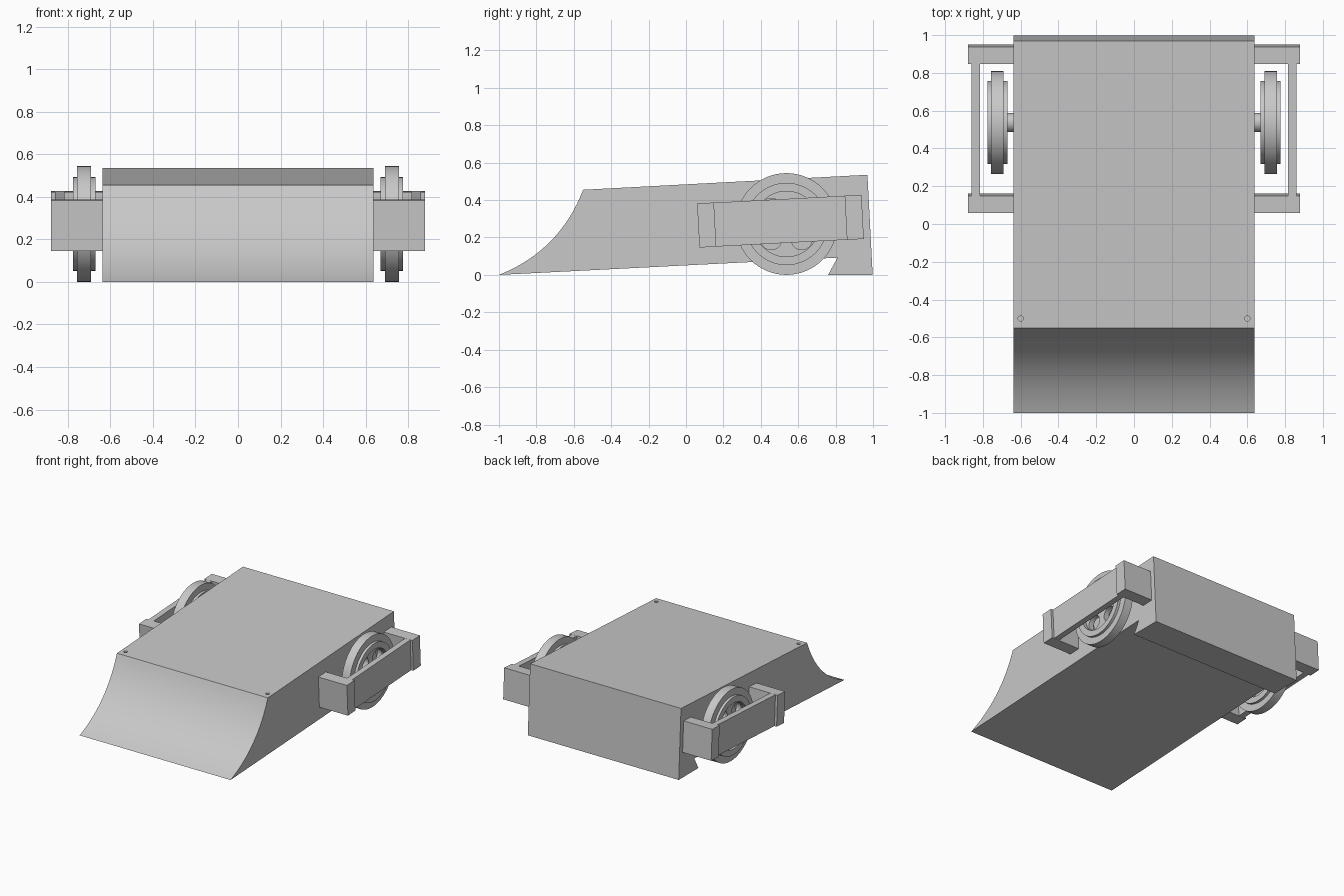
import bpy, bmesh
from math import sin, cos, pi, radians
from mathutils import Matrix, Vector

cube = bpy.data.objects.get("Cube")
if cube:
    bpy.data.objects.remove(cube, do_unlink=True)

grey = bpy.data.materials.new("plain grey")
grey.use_nodes = True
grey.diffuse_color = (0.58, 0.58, 0.58, 1)
grey.node_tree.nodes["Principled BSDF"].inputs["Base Color"].default_value = grey.diffuse_color


def make(name, bm):
    bmesh.ops.recalc_face_normals(bm, faces=bm.faces)
    mesh = bpy.data.meshes.new(name)
    bm.to_mesh(mesh)
    bm.free()
    mesh.materials.append(grey)
    obj = bpy.data.objects.new(name, mesh)
    bpy.context.collection.objects.link(obj)
    return obj


def smooth(obj):
    bpy.ops.object.select_all(action='DESELECT')
    obj.select_set(True)
    bpy.context.view_layer.objects.active = obj
    bpy.ops.object.shade_smooth_by_angle(angle=radians(30))


def cylinder(name, centre, radius, depth, axis, segments=32):
    bm = bmesh.new()
    turn = Matrix.Rotation(pi / 2, 4, 'Y') if axis == 'X' else Matrix()
    bmesh.ops.create_cone(bm, cap_ends=True, segments=segments, radius1=radius, radius2=radius,
                          depth=depth, matrix=Matrix.Translation(centre) @ turn)
    return make(name, bm)


def box(name, x0, x1, y0, y1, height, place):
    bm = bmesh.new()
    size = Matrix.Diagonal((x1 - x0, y1 - y0, height, 1))
    mid = Matrix.Translation(((x0 + x1) / 2, (y0 + y1) / 2, 0))
    bmesh.ops.create_cube(bm, size=1, matrix=place @ mid @ size)
    return make(name, bm)


def cut(obj, cutters):
    for c in cutters:
        mod = obj.modifiers.new("cut", 'BOOLEAN')
        mod.operation = 'DIFFERENCE'
        mod.solver = 'EXACT'
        mod.object = c
    deps = bpy.context.evaluated_depsgraph_get()
    mesh = bpy.data.meshes.new_from_object(obj.evaluated_get(deps))
    obj.modifiers.clear()
    obj.data = mesh
    for c in cutters:
        bpy.data.objects.remove(c, do_unlink=True)


# Wedge body with a concave front scoop and a rear skid
HALF = 0.637
top, tip, bend = Vector((-0.55, 0.455)), Vector((-1, 0)), Vector((-0.675, 0.13))
scoop = [top * (1 - t) ** 2 + bend * 2 * t * (1 - t) + tip * t * t for t in [i / 24 for i in range(25)]]
profile = [tuple(p) for p in scoop] + [(0.81, 0.092), (0.76, 0), (0.998, 0), (0.97, 0.535)]
bm = bmesh.new()
side = bm.faces.new([bm.verts.new((-HALF, y, z)) for y, z in profile])
ext = bmesh.ops.extrude_face_region(bm, geom=[side], use_keep_orig=True)
bmesh.ops.translate(bm, vec=(2 * HALF, 0, 0),
                    verts=[v for v in ext["geom"] if isinstance(v, bmesh.types.BMVert)])
body = make("wedge_body", bm)
cut(body, [cylinder("hole_cutter", (s * 0.6, -0.5, 0.46), 0.014, 0.1, 'Z', 16) for s in (1, -1)])
smooth(body)

# Stepped wheel section: distance along the axle, radius
section = [(-0.02, 0), (-0.02, 0.175), (-0.053, 0.175), (-0.053, 0.22), (-0.033, 0.22), (-0.033, 0.272)]
section += [(-x, r) for x, r in reversed(section)]
AXLE_Y, AXLE_Z, WHEEL_X = 0.537, 0.272, 0.723
tilt = Matrix.Translation((0, 0.505, 0.287)) @ Matrix.Rotation(radians(3), 4, 'X')

for s, label in ((1, "left"), (-1, "right")):
    centre = Vector((s * WHEEL_X, AXLE_Y, AXLE_Z))

    # Wheel with four round openings
    bm = bmesh.new()
    ring = [bm.verts.new(centre + Vector((x, 0, r))) for x, r in section]
    edges = [bm.edges.new(pair) for pair in zip(ring, ring[1:])]
    bmesh.ops.spin(bm, geom=ring + edges, cent=centre, axis=(1, 0, 0), angle=2 * pi, steps=64)
    bmesh.ops.remove_doubles(bm, verts=bm.verts, dist=0.0005)
    wheel = make(label + "_wheel", bm)
    angles = [pi / 4 + i * pi / 2 for i in range(4)]
    cut(wheel, [cylinder("opening_cutter", centre + 0.115 * Vector((0, cos(a), sin(a))), 0.056, 0.2, 'X')
                for a in angles])
    smooth(wheel)

    # Axle
    smooth(cylinder(label + "_axle", (s * 0.67, AXLE_Y, AXLE_Z), 0.05, 0.12, 'X'))

    # Tilted wheel guard: two end blocks and an outer rail
    for end, y in (("front", -0.395), ("rear", 0.395)):
        xs = sorted((s * 0.62, s * 0.878))
        box(f"{label}_{end}_guard_block", *xs, y - 0.045, y + 0.045, 0.236, tilt)
    xs = sorted((s * 0.816, s * 0.86))
    box(label + "_guard_rail", *xs, -0.37, 0.37, 0.235, tilt)
